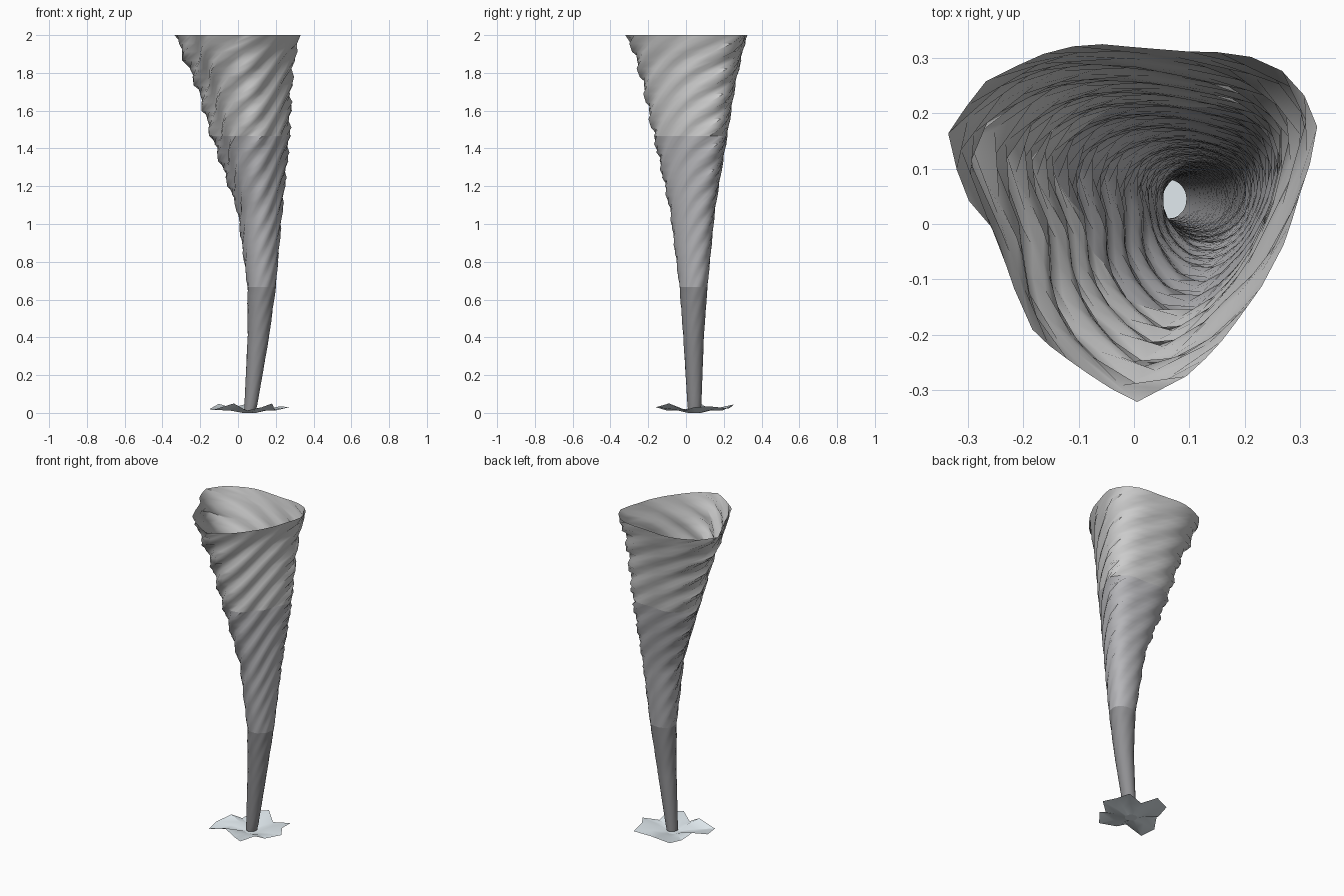
import bpy
from math import sin, cos, pi, radians, atan2, hypot
from mathutils import Vector

if "Cube" in bpy.data.objects:
    bpy.data.objects.remove(bpy.data.objects["Cube"])

def material(name, c):
    m = bpy.data.materials.new(name)
    m.diffuse_color = (*c, 1)
    m.use_nodes = True
    m.node_tree.nodes["Principled BSDF"].inputs["Base Color"].default_value = m.diffuse_color
    return m

def add_mesh(name, verts, faces, mat, angle):
    me = bpy.data.meshes.new(name)
    me.from_pydata(verts, [], faces)
    ob = bpy.data.objects.new(name, me)
    bpy.context.collection.objects.link(ob)
    me.materials.append(mat)
    bpy.context.view_layer.objects.active = ob
    ob.select_set(True)
    bpy.ops.object.shade_smooth_by_angle(angle=radians(angle))
    ob.select_set(False)

def bridge(rows, n):
    return [(r*n + j, r*n + (j+1) % n, (r+1)*n + (j+1) % n, (r+1)*n + j)
            for r in range(rows - 1) for j in range(n)]

# Funnel extents at key heights: level, x min, x max, y min, y max
KEYS = [(0, .032, .095, .01, .08), (3, .05, .165, -.015, .095),
        (5, .045, .205, -.037, .115), (8, -.012, .245, -.092, .155),
        (11, -.155, .288, -.187, .222), (13, -.235, .3, -.245, .265),
        (14, -.298, .314, -.285, .295), (15, -.337, .337, -.325, .325)]

def lerp_keys(k):
    for a, b in zip(KEYS, KEYS[1:]):
        if a[0] <= k <= b[0]:
            t = (k - a[0]) / (b[0] - a[0])
            return [p + (q - p) * t for p, q in zip(a[1:], b[1:])]

# Irregular three-cornered rim, counter-clockwise from the front
RIM = [(0, -.325), (.105, -.27), (.165, -.205), (.23, -.115), (.275, -.03),
       (.305, .07), (.337, .163), (.295, .265), (.195, .31), (.1, .312),
       (0, .32), (-.085, .328), (-.175, .305), (-.275, .255), (-.337, .163),
       (-.31, .055), (-.25, -.015), (-.22, -.11), (-.18, -.2), (-.1, -.26)]
POLAR = [((atan2(y, x) + pi/2) % (2*pi), hypot(x, y)) for x, y in RIM]
POLAR.append((2*pi, .325))

def rim_radius(a):
    a = (a + pi/2) % (2*pi)
    for (p, r), (q, s) in zip(POLAR, POLAR[1:]):
        if p <= a <= q:
            # straight chord between the two rim corners
            return r*s*sin(q - p) / (r*sin(a - p) + s*sin(q - a))
    return .325

# Columns follow the twist, so ridges run along the mesh edges
RIDGES, PER, SUB = 8, 5, 3
N, TWIST, PHASE = RIDGES*PER, radians(45), radians(154)

def ring(i):
    k = i / SUB
    x0, x1, y0, y1 = lerp_keys(k)
    w = min(1, max(0, (k - 3) / 7))
    amp = min(.09, .01 + .012*max(0, k - 2)) * min(1, (15 - k) / 1.0)
    out = []
    for j in range(N):
        a = PHASE + 2*pi*j/N + TWIST*(k - 15)
        d = 1 - amp*(.5 - .5*cos(2*pi*j/PER)) * (1 - .7*max(0, sin(a)))
        r = rim_radius(a)
        x = cos(a) * (1 + w*(r/.337 - 1))
        y = sin(a) * (1 + w*(r/.325 - 1))
        out.append(((x0+x1)/2 + (x1-x0)/2*x*d, (y0+y1)/2 + (y1-y0)/2*y*d,
                    max(k*2/15, .012)))
    return out

# Three stacked funnel sections
for name, a, b, g in (("funnel_lower", 0, 5, .28), ("funnel_middle", 5, 11, .46),
                      ("funnel_upper", 11, 15, .55)):
    verts = [v for i in range(a*SUB, b*SUB + 1) for v in ring(i)]
    add_mesh(name, verts, bridge((b - a)*SUB + 1, N),
             material(name, (g, g, g*1.04)), 40)

# Splash skirt with ragged, partly raised lobes
radii = [.21, .18, .23, .155, .21, .215, .155, .165, .215, .24, .165, .145, .215, .18, .15]
heights = [.03, .035, .025, .012, .045, .025, .012, .048, .02, .015, .05, .012, .03, .05, .012]
M = len(radii)

def splash_ring(rs, zs):
    return [(.06 + r*cos(2*pi*j/M), .045 + r*sin(2*pi*j/M), z)
            for j, (r, z) in enumerate(zip(rs, zs))]

verts = (splash_ring([.035]*M, [0]*M)
         + splash_ring([r*.55 for r in radii], [.008 + h*.35 for h in heights])
         + splash_ring(radii, heights))
add_mesh("splash", verts, bridge(3, M) + [tuple(range(M))],
         material("splash", (.75, .82, .86)), 30)
